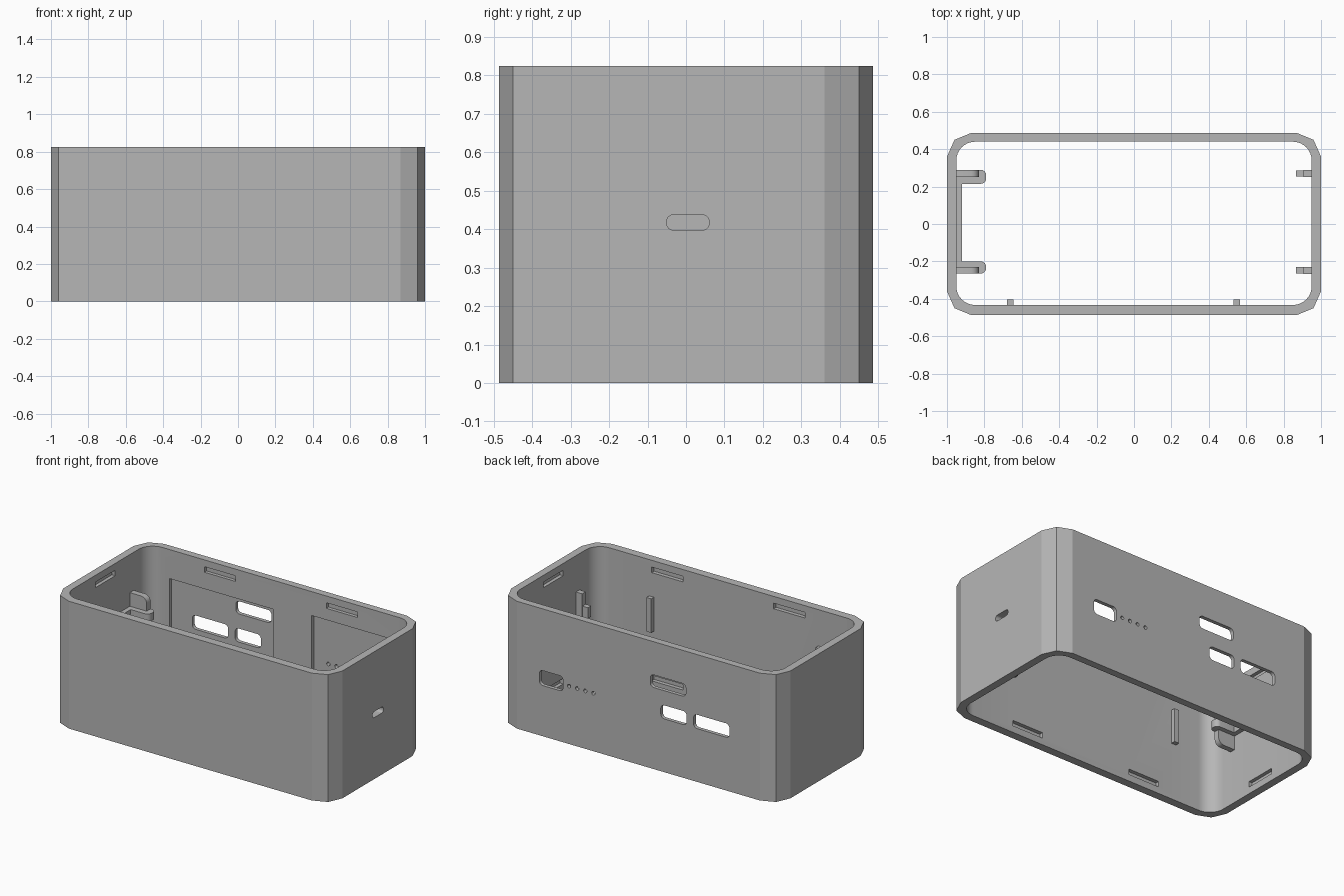
import bpy, bmesh, math
from mathutils import Vector

cube = bpy.data.objects.get("Cube")
if cube:
    bpy.data.objects.remove(cube, do_unlink=True)

HEIGHT = 0.825
MID = HEIGHT / 2

grey = bpy.data.materials.new("plain grey")
grey.use_nodes = True
colour = (0.47, 0.47, 0.47, 1)
grey.diffuse_color = colour
grey.node_tree.nodes["Principled BSDF"].inputs["Base Color"].default_value = colour


def rounded(a0, a1, b0, b1, r=0.0, steps=6):
    """Outline of a rectangle with rounded corners."""
    if r == 0:
        return [(a0, b0), (a1, b0), (a1, b1), (a0, b1)]
    centres = [(a1 - r, b1 - r), (a0 + r, b1 - r), (a0 + r, b0 + r), (a1 - r, b0 + r)]
    pts = []
    for q, (ca, cb) in enumerate(centres):
        for i in range(steps + 1):
            t = math.radians(90 * (q + i / steps))
            pts.append((ca + r * math.cos(t), cb + r * math.sin(t)))
    return pts


def prism(name, outline, axis, lo, hi):
    """Extrude an outline along an axis; the outline uses the other two axes in order."""
    def place(a, b, c):
        return {"x": (c, a, b), "y": (a, c, b), "z": (a, b, c)}[axis]
    bm = bmesh.new()
    face = bm.faces.new([bm.verts.new(place(a, b, lo)) for a, b in outline])
    ext = bmesh.ops.extrude_face_region(bm, geom=[face])
    moved = [v for v in ext["geom"] if isinstance(v, bmesh.types.BMVert)]
    bmesh.ops.translate(bm, verts=moved, vec=Vector(place(0, 0, hi - lo)))
    bmesh.ops.recalc_face_normals(bm, faces=bm.faces)
    mesh = bpy.data.meshes.new(name)
    bm.to_mesh(mesh)
    bm.free()
    ob = bpy.data.objects.new(name, mesh)
    bpy.context.collection.objects.link(ob)
    mesh.materials.append(grey)
    return ob


def activate(ob):
    bpy.ops.object.select_all(action="DESELECT")
    ob.select_set(True)
    bpy.context.view_layer.objects.active = ob


def cut(target, cutter):
    cutter.hide_render = True
    mod = target.modifiers.new("cut", "BOOLEAN")
    mod.operation = "DIFFERENCE"
    mod.solver = "EXACT"
    mod.object = cutter
    activate(target)
    bpy.ops.object.modifier_apply(modifier=mod.name)
    bpy.data.objects.remove(cutter, do_unlink=True)


def smooth(ob):
    activate(ob)
    bpy.ops.object.shade_smooth_by_angle(angle=math.radians(20))


# Shell: faceted outer corners, rounded inner corners, open top and bottom
corner = [(1, 0.36), (0.96, 0.45), (0.87, 0.487)]
outer = (corner + [(-x, y) for x, y in reversed(corner)]
         + [(-x, -y) for x, y in corner] + [(x, -y) for x, y in reversed(corner)])
shell = prism("case_shell", outer, "z", 0, HEIGHT)
cut(shell, prism("cavity", rounded(-0.95, 0.95, -0.433, 0.44, 0.1, 8), "z", -0.1, HEIGHT + 0.1))

# Shallow pockets inside the back wall
for x0, x1, z0, z1 in [(-0.8, -0.054, 0.25, 0.637), (0.22, 0.82, 0.25, 0.67)]:
    cut(shell, prism("pocket", rounded(x0, x1, z0, z1), "y", 0.4, 0.463))

# Port openings in the back wall
ports = [(0.54, 0.71, 0.328, 0.425), (-0.34, -0.085, 0.528, 0.61),
         (-0.345, -0.16, 0.345, 0.433), (-0.652, -0.395, 0.345, 0.435)]
for x0, x1, z0, z1 in ports:
    cut(shell, prism("port", rounded(x0, x1, z0, z1, 0.025), "y", 0.41, 0.55))

# Row of indicator holes
for i in range(4):
    x, r = 0.323 + 0.058 * i, 0.012
    cut(shell, prism("indicator_hole", rounded(x - r, x + r, 0.375 - r, 0.375 + r, r * 0.999, 3),
                     "y", 0.41, 0.55))

# Side opening on the left wall
cut(shell, prism("side_opening", rounded(-0.05, 0.06, 0.398, 0.437, 0.016), "x", 0.9, 1.1))

# Snap slots near the top and bottom rims of every wall
for z in (0.062, HEIGHT - 0.062):
    z0, z1 = z - 0.018, z + 0.018
    for x in (-0.437, 0.437):
        cut(shell, prism("snap_slot", rounded(x - 0.112, x + 0.112, z0, z1), "y", 0.4, 0.462))
        cut(shell, prism("snap_slot", rounded(x - 0.112, x + 0.112, z0, z1), "y", -0.458, -0.4))
    for side in (-1, 1):
        lo, hi = sorted((side * 0.9, side * 0.973))
        cut(shell, prism("snap_slot", rounded(-0.1, 0.1, z0, z1), "x", lo, hi))
smooth(shell)

# Upright ribs on the front wall
for side, x in (("right", -0.662), ("left", 0.55)):
    prism(side + "_front_rib", rounded(x - 0.017, x + 0.017, 0.37, 0.59), "y", -0.45, -0.405)

# Clip on the right wall: a strip joining two rounded arms, each with an upright tab
prism("clip_strip", rounded(-0.965, -0.92, -0.21, 0.23), "z", 0.44, 0.49)
for end, y0, y1, t0, t1 in (("back", 0.215, 0.29, 0.25, 0.29),
                            ("front", -0.265, -0.2, -0.265, -0.23)):
    smooth(prism(end + "_clip_arm", rounded(-0.985, -0.79, y0, y1, 0.03), "z", 0.44, 0.49))
    smooth(prism(end + "_clip_tab", rounded(-0.99, -0.83, 0.35, 0.578, 0.04), "y", t0, t1))

# Stepped brackets on the left wall
for end, y in (("back", 0.27), ("front", -0.248)):
    prism(end + "_bracket_fin", rounded(0.905, 0.965, 0.36, 0.59), "y", y - 0.018, y + 0.018)
    prism(end + "_bracket_foot", rounded(0.865, 0.93, 0.44, 0.51), "y", y - 0.017, y + 0.017)
